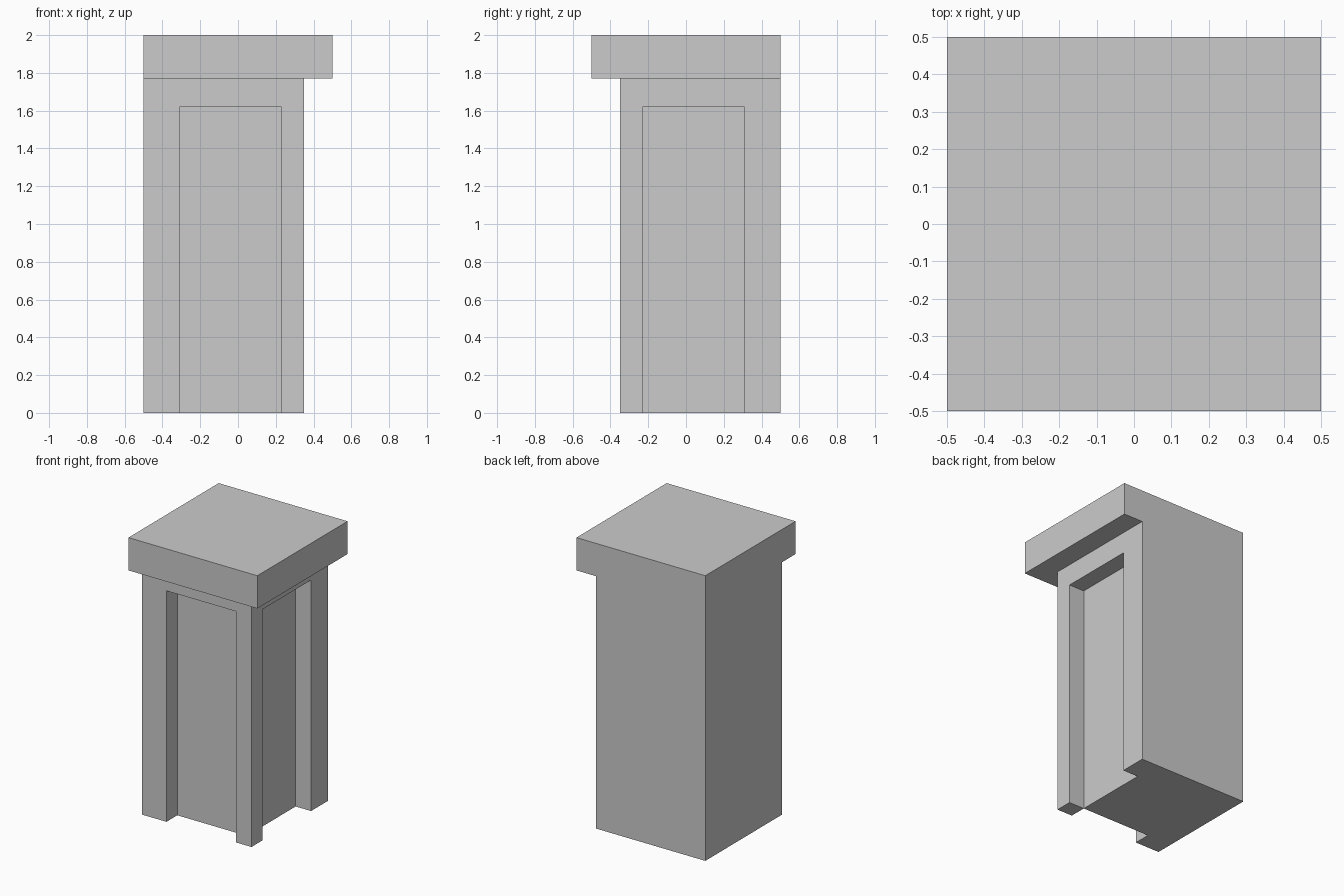
import bpy

if "Cube" in bpy.data.objects:
    bpy.data.objects.remove(bpy.data.objects["Cube"])


def box(name, x, y, z):
    """Axis-aligned box from (min, max) ranges."""
    bpy.ops.mesh.primitive_cube_add(size=1, location=[sum(r) / 2 for r in (x, y, z)])
    ob = bpy.context.object
    ob.name = name
    ob.scale = [r[1] - r[0] for r in (x, y, z)]
    bpy.ops.object.transform_apply(location=True, rotation=True, scale=True)
    return ob


HALF, SHAFT, PANEL = 0.5, 0.35, 0.23      # cap edge, shaft face, recessed panel face
CAP_Z, PANEL_Z, HEIGHT = 1.77, 1.62, 2.0
OUT, LOW = 0.8, -0.2                      # cutter overshoot

# Corner pillar, flush at the back and left
pillar = box("corner_pillar", (-HALF, HALF), (-HALF, HALF), (0, HEIGHT))

# Cutters: step below the cap, then the open-bottomed panel recess, on front and right
cutters = [
    box("front_step_cutter", (-OUT, OUT), (-OUT, -SHAFT), (LOW, CAP_Z)),
    box("right_step_cutter", (SHAFT, OUT), (-OUT, OUT), (LOW, CAP_Z)),
    box("front_panel_cutter", (-0.31, PANEL), (-OUT, -PANEL), (LOW, PANEL_Z)),
    box("right_panel_cutter", (PANEL, OUT), (-PANEL, 0.31), (LOW, PANEL_Z)),
]
for cutter in cutters:
    mod = pillar.modifiers.new(cutter.name, 'BOOLEAN')
    mod.operation = 'DIFFERENCE'
    mod.solver = 'EXACT'
    mod.object = cutter
    cutter.hide_render = True
    cutter.display_type = 'WIRE'
